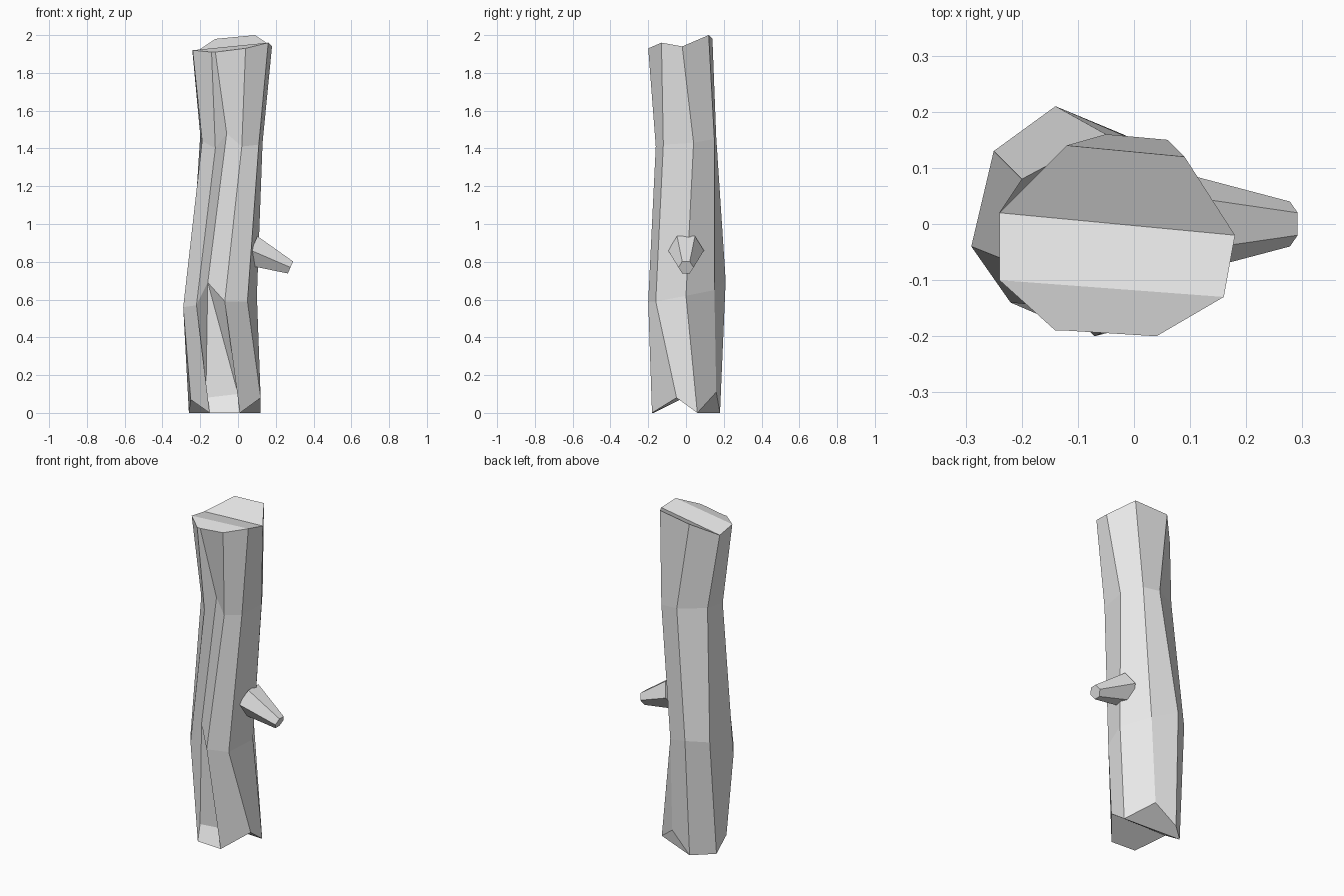
import bpy
import bmesh
import math
from mathutils import Vector, Matrix

default_cube = bpy.data.objects.get("Cube")
if default_cube:
    bpy.data.objects.remove(default_cube, do_unlink=True)


def make_material(name, color):
    material = bpy.data.materials.new(name)
    material.use_nodes = True
    material.diffuse_color = color
    shader = material.node_tree.nodes["Principled BSDF"]
    shader.inputs["Base Color"].default_value = color
    return material


def finish_object(name, bm, material):
    bmesh.ops.recalc_face_normals(bm, faces=bm.faces[:])
    mesh = bpy.data.meshes.new(name)
    bm.to_mesh(mesh)
    bm.free()
    mesh.materials.append(material)
    model_part = bpy.data.objects.new(name, mesh)
    bpy.context.collection.objects.link(model_part)
    return model_part


bark_grey = make_material("bark_grey", (0.8, 0.8, 0.8, 1.0))

# Trunk cross-sections in hundredths, counter-clockwise from the left rear ridge.
# The third point of each section is the groove that runs down the front.
foot_section = [(-25, -3, 7), (-15, -17, 0), (-17, -12, 8), (1, -18, 0), (12, -5, 8),
                (12, 6, 0), (-2, 16, 11), (-15, 18, 0), (-26, 8, 0)]
knee_section = [(-29, -4, 56), (-22, -14, 57), (-16, -12, 69), (-7, -20, 59), (5, -16, 59),
                (10, 0, 62), (0, 15, 65), (-14, 21, 70), (-25, 13, 69)]
waist_section = [(-19, -8, 144), (-12, -15, 140), (-6, -12, 148), (2, -16, 141), (11, -12, 142),
                 (13, 4, 143), (6, 15, 145), (-5, 16, 146), (-20, 8, 147)]
crown_section = [(-24, -10, 192), (-14, -19, 191), (-12, -19, 191), (4, -20, 193), (16, -13, 196),
                 (18, -2, 194), (9, 12, 200), (-12, 14, 198), (-24, 2, 190)]


def add_section(bm, section):
    return [bm.verts.new(Vector(point) / 100) for point in section]


def build_trunk():
    bm = bmesh.new()
    sections = (foot_section, knee_section, waist_section, crown_section)
    foot, knee, waist, crown = [add_section(bm, section) for section in sections]

    # The front groove widens into a small sloping ledge at the foot
    groove_left = foot[2]
    groove_right = bm.verts.new((0, -0.13, 0.1))
    bm.faces.new((groove_left, groove_right, knee[2]))
    bm.faces.new((foot[1], foot[3], groove_right, groove_left))

    # Bark strips between neighbouring sections
    for lower, upper in ((foot, knee), (knee, waist), (waist, crown)):
        for i in range(len(lower)):
            j = (i + 1) % len(lower)
            start = groove_right if lower[i] is groove_left else lower[i]
            bm.faces.new((start, lower[j], upper[j], upper[i]))

    # Folded cut surfaces at both ends
    for ring, front_count in ((foot, (0, 1, 3, 4)), (crown, (0, 1, 2, 3, 4))):
        for fold in (front_count, (0, 4, 5, 8), (5, 6, 7, 8)):
            bm.faces.new([ring[i] for i in fold])
    return finish_object("trunk", bm, bark_grey)


def build_branch_stub(base, tip, base_radius, tip_radius):
    bm = bmesh.new()
    axis = Vector(tip) - Vector(base)
    # Flat side upward, tapered towards the cut tip
    turn = axis.to_track_quat('Z', 'Y').to_matrix().to_4x4()
    place = Matrix.Translation((Vector(base) + Vector(tip)) / 2)
    roll = Matrix.Rotation(math.radians(30), 4, 'Z')
    bmesh.ops.create_cone(bm, cap_ends=True, segments=6, radius1=base_radius,
                          radius2=tip_radius, depth=axis.length, matrix=place @ turn @ roll)
    # Make sure an edge pair, not a corner, is highest on the tip
    highest = sorted((v.co.z for v in bm.verts), reverse=True)
    if highest[0] - highest[1] > 0.005:
        spin = Matrix.Rotation(math.radians(30), 3, axis)
        bmesh.ops.rotate(bm, verts=bm.verts[:], cent=base, matrix=spin)
    return finish_object("branch_stub", bm, bark_grey)


build_trunk()
build_branch_stub((0.07, 0, 0.86), (0.278, 0, 0.77), 0.095, 0.04)
